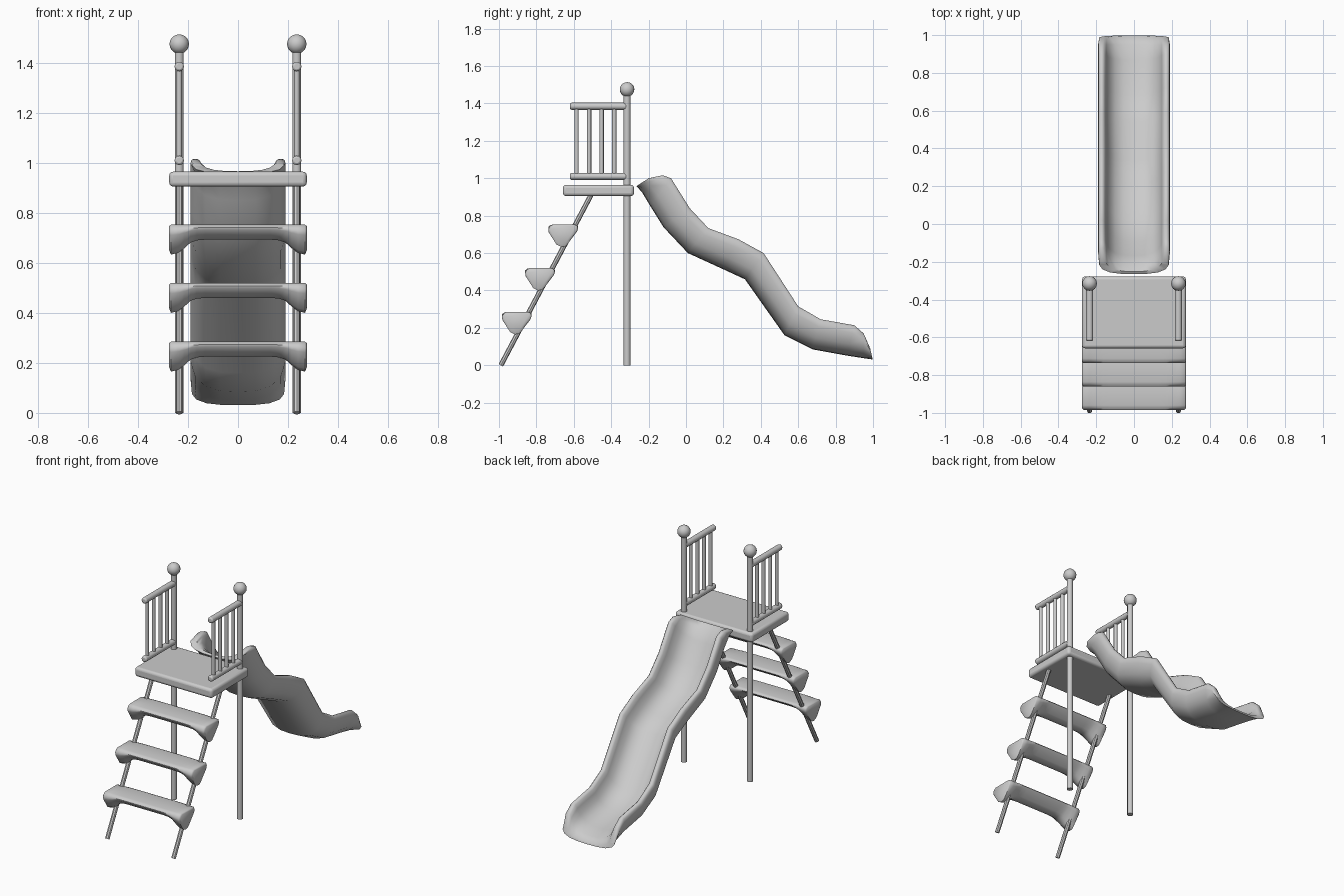
import bpy, bmesh, math
from mathutils import Vector

if "Cube" in bpy.data.objects:
    bpy.data.objects.remove(bpy.data.objects["Cube"])


def smooth(ob, angle=40):
    bpy.ops.object.select_all(action='DESELECT')
    ob.select_set(True)
    bpy.context.view_layer.objects.active = ob
    bpy.ops.object.shade_smooth_by_angle(angle=math.radians(angle))
    return ob


def rod(name, a, b, r, sides=10, bevel=0.0):
    a, b = Vector(a), Vector(b)
    d = b - a
    bpy.ops.mesh.primitive_cylinder_add(vertices=sides, radius=r, depth=d.length, location=(a + b) / 2)
    ob = bpy.context.object
    ob.name = name
    ob.rotation_euler = d.to_track_quat('Z', 'Y').to_euler()
    if bevel:
        m = ob.modifiers.new("round", 'BEVEL')
        m.width, m.segments, m.limit_method = bevel, 2, 'ANGLE'
        m.angle_limit = math.radians(60)
    return smooth(ob)


def loft(name, rings, strip_caps=False):
    # Skins equal-length closed rings of points and caps both ends
    bm = bmesh.new()
    vs = [[bm.verts.new(p) for p in ring] for ring in rings]
    n = len(vs[0])
    for r0, r1 in zip(vs, vs[1:]):
        for i in range(n):
            j = (i + 1) % n
            bm.faces.new((r0[i], r0[j], r1[j], r1[i]))
    for ring in (vs[0], vs[-1]):
        if strip_caps:
            for i in range(n // 2 - 1):
                bm.faces.new((ring[i], ring[i + 1], ring[n - 2 - i], ring[n - 1 - i]))
        else:
            bm.faces.new(ring)
    bmesh.ops.recalc_face_normals(bm, faces=bm.faces)
    me = bpy.data.meshes.new(name)
    bm.to_mesh(me)
    bm.free()
    ob = bpy.data.objects.new(name, me)
    bpy.context.collection.objects.link(ob)
    return smooth(ob, 55)


# Platform board
bpy.ops.mesh.primitive_cube_add(size=1, location=(0, -0.468, 0.935))
deck = bpy.context.object
deck.name = "platform"
deck.scale = (0.55, 0.38, 0.06)
bpy.ops.object.transform_apply(location=False, rotation=False, scale=True)
bev = deck.modifiers.new("round", 'BEVEL')
bev.width, bev.segments = 0.016, 3
smooth(deck)

# Posts, railings and ladder rails, on both sides
for side, s in (("left", -1), ("right", 1)):
    x = 0.235 * s
    rod(side + "_post", (x, -0.315, 0), (x, -0.315, 1.45), 0.0185)
    bpy.ops.mesh.primitive_uv_sphere_add(segments=16, ring_count=10, radius=0.039, location=(x, -0.315, 1.475))
    bpy.context.object.name = side + "_post_ball"
    smooth(bpy.context.object)
    for nm, z in (("top", 1.385), ("bottom", 1.01)):
        rod(f"{side}_{nm}_rail", (x, -0.62, z), (x, -0.315, z), 0.019, 12, 0.008)
    for i in range(4):
        y = -0.585 + i * 0.067
        rod(f"{side}_baluster_{i + 1}", (x, y, 1.01), (x, y, 1.385), 0.0115)
    rod(side + "_ladder_rail", (x, -0.99, 0.0), (x, -0.5, 0.925), 0.0135, 8)

# Ladder steps: boards with deeper rounded ends (x, bottom drop, shrink)
sections = [(0.275, 0.108, 0.9), (0.268, 0.12, 1), (0.24, 0.113, 1), (0.215, 0.095, 1),
            (0.19, 0.072, 1), (0.165, 0.063, 1), (0.13, 0.06, 1)]
sections = [(-x, d, k) for x, d, k in sections] + sections[::-1]
# Side outline (y, share of drop)
outline = [(-0.077, 0.35), (-0.079, 0.2), (-0.068, 0.06), (-0.055, 0), (0.06, 0), (0.075, 0.05),
           (0.08, 0.17), (0.074, 0.32), (0.025, 0.86), (0.012, 0.97), (-0.01, 1), (-0.035, 0.9)]
for i, (y, z) in enumerate([(-0.905, 0.285), (-0.781, 0.52), (-0.657, 0.753)]):
    loft(f"step_{i + 1}", [[(x, y + k * py, z - 0.006 * (k < 1) - d * k * t) for py, t in outline]
                           for x, d, k in sections])

# Slide chute: stations of (rim y, rim z, floor y, floor z)
stations = [(-0.20, 1.0, -0.265, 0.958), (-0.125, 1.016, -0.235, 0.925), (-0.08, 1.0, -0.19, 0.85),
            (0.02, 0.84, -0.12, 0.738), (0.12, 0.733, 0.01, 0.60), (0.28, 0.674, 0.20, 0.513),
            (0.415, 0.60, 0.315, 0.46), (0.60, 0.315, 0.527, 0.16), (0.72, 0.246, 0.677, 0.085),
            (0.90, 0.214, 0.86, 0.052), (0.95, 0.17, 0.95, 0.038), (0.985, 0.09, 0.998, 0.031)]
# Half cross-section (x, share from floor to rim), outside then inside
outer = [(0, 0), (0.07, 0.02), (0.13, 0.13), (0.172, 0.38), (0.19, 0.75), (0.188, 0.93), (0.178, 1.0)]
inner = [(0, 0.2), (0.055, 0.23), (0.1, 0.34), (0.132, 0.55), (0.147, 0.8), (0.155, 0.95), (0.166, 1.0)]
mirror = lambda pts: [(-x, t) for x, t in pts[:0:-1]]
ring = mirror(outer) + outer + (mirror(inner) + inner)[::-1]
rings = []
for i, (ry, rz, fy, fz) in enumerate(stations):
    w = 0.97 if i in (0, len(stations) - 1) else 1
    rings.append([(x * w, fy + (ry - fy) * t, fz + (rz - fz) * t) for x, t in ring])
loft("slide_chute", rings, True)
